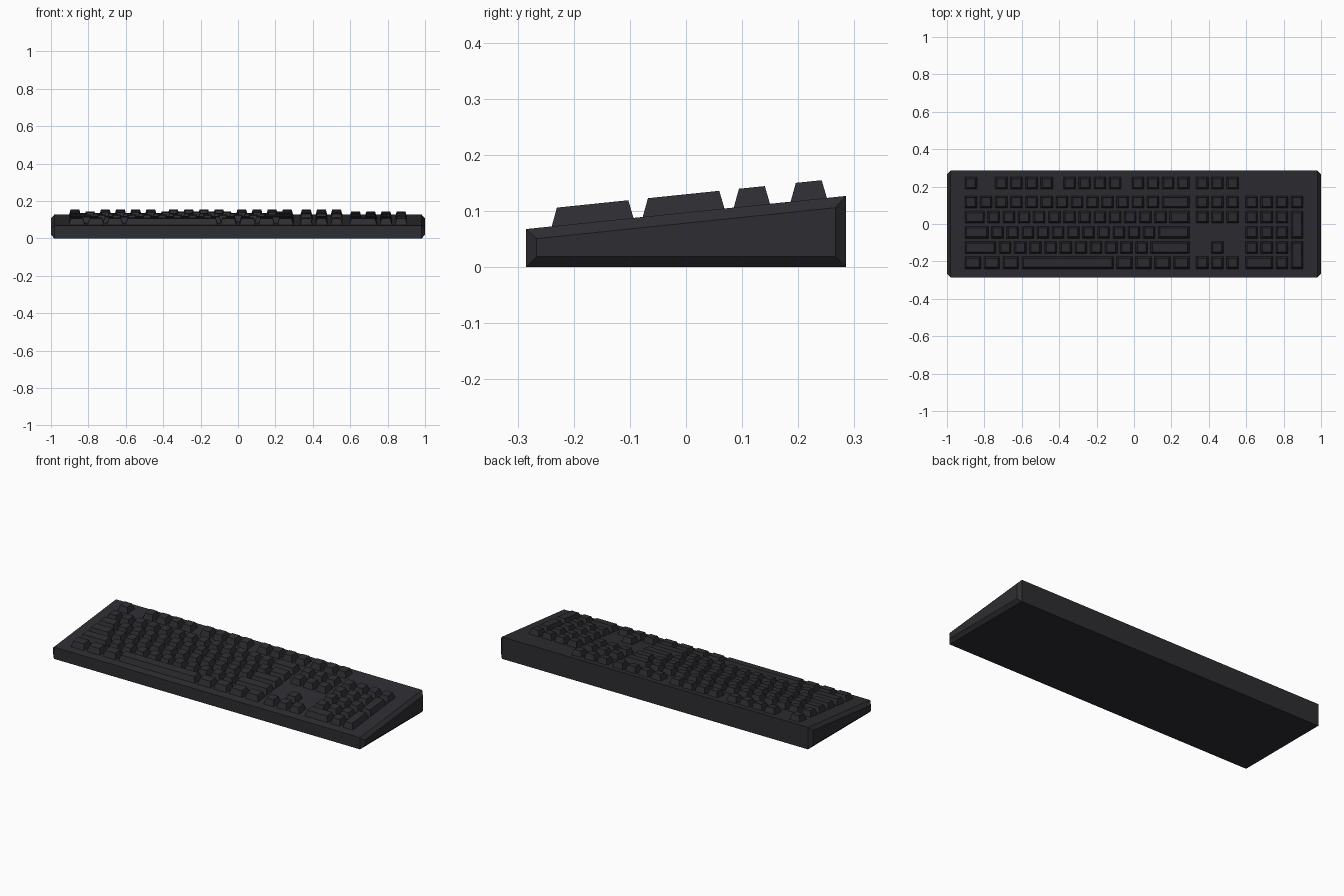
import bpy, bmesh

cube = bpy.data.objects.get("Cube")
if cube:
    bpy.data.objects.remove(cube, do_unlink=True)

# Single dark plastic
plastic = bpy.data.materials.new("charcoal plastic")
plastic.use_nodes = True
COLOUR = (0.027, 0.027, 0.032, 1)
plastic.diffuse_color = COLOUR
plastic.node_tree.nodes["Principled BSDF"].inputs["Base Color"].default_value = COLOUR

U = 0.0811            # pitch of one key unit
GAP = 0.016           # space between keys
X0 = -11.25 * U       # left end of the 22.5 unit wide layout
KEY_H, TAPER = 0.0325, 0.0095


def deck(y):
    """Height of the sloping top plate."""
    return 0.0975 + 0.1035 * y


def finish(name, bm):
    bmesh.ops.recalc_face_normals(bm, faces=bm.faces)
    mesh = bpy.data.meshes.new(name)
    bm.to_mesh(mesh)
    bm.free()
    mesh.materials.append(plastic)
    obj = bpy.data.objects.new(name, mesh)
    bpy.context.collection.objects.link(obj)
    return obj


def loft(bm, rings):
    """Skin a list of closed rings and cap both ends."""
    rings = [[bm.verts.new(p) for p in ring] for ring in rings]
    for a, b in zip(rings, rings[1:]):
        for i in range(len(a)):
            j = (i + 1) % len(a)
            bm.faces.new((a[i], a[j], b[j], b[i]))
    bm.faces.new(rings[0])
    bm.faces.new(rings[-1])


# Wedge-shaped case with chamfered ends
def case_ring(x, inset):
    y = 0.285 - inset
    return [(x, -y, inset), (x, y, inset),
            (x, y, deck(y) - inset), (x, -y, deck(-y) - inset)]


bm = bmesh.new()
loft(bm, [case_ring(-1, 0.019), case_ring(-0.982, 0),
          case_ring(0.982, 0), case_ring(1, 0.019)])
finish("case", bm)


# Tapered keycap following the slope of the deck
def add_key(bm, start, width, y, rows=1):
    x1 = X0 + start * U + GAP / 2
    x2 = X0 + (start + width) * U - GAP / 2
    y1 = y - U / 2 + GAP / 2
    y2 = y + (rows - 0.5) * U - GAP / 2

    def ring(t, h):
        return [(x, v, deck(v) + h) for x, v in
                ((x1 + t, y1 + t), (x2 - t, y1 + t),
                 (x2 - t, y2 - t), (x1 + t, y2 - t))]
    loft(bm, [ring(0, -0.001), ring(TAPER, KEY_H)])


def key_run(bm, start, widths, y):
    for w in widths:
        add_key(bm, start, w, y)
        start += w


ROW = [-0.207 + i * U for i in range(5)]   # space row up to number row
TOP_ROW = ROW[4] + 1.25 * U

# Function row
bm = bmesh.new()
for start, count in ((0, 1), (2, 4), (6.5, 4), (11, 4)):
    key_run(bm, start, [1] * count, TOP_ROW)
finish("function_keys", bm)

# Main typing block
main_rows = [
    [1.25] * 3 + [6.25] + [1.25] * 4,
    [2.25] + [1] * 10 + [2.75],
    [1.75] + [1] * 11 + [2.25],
    [1.5] + [1] * 12 + [1.5],
    [1] * 13 + [2],
]
bm = bmesh.new()
for y, widths in zip(ROW, main_rows):
    key_run(bm, 0, widths, y)
finish("typing_keys", bm)

# Navigation cluster and arrows
bm = bmesh.new()
for y in (ROW[0], ROW[3], ROW[4], TOP_ROW):
    key_run(bm, 15.25, [1] * 3, y)
add_key(bm, 16.25, 1, ROW[1])
finish("navigation_keys", bm)

# Number pad with two double-height keys
bm = bmesh.new()
key_run(bm, 18.5, [2, 1], ROW[0])
for y in ROW[1:4]:
    key_run(bm, 18.5, [1] * 3, y)
key_run(bm, 18.5, [1] * 4, ROW[4])
for y in (ROW[0], ROW[2]):
    add_key(bm, 21.5, 1, y, rows=2)
finish("number_pad_keys", bm)
